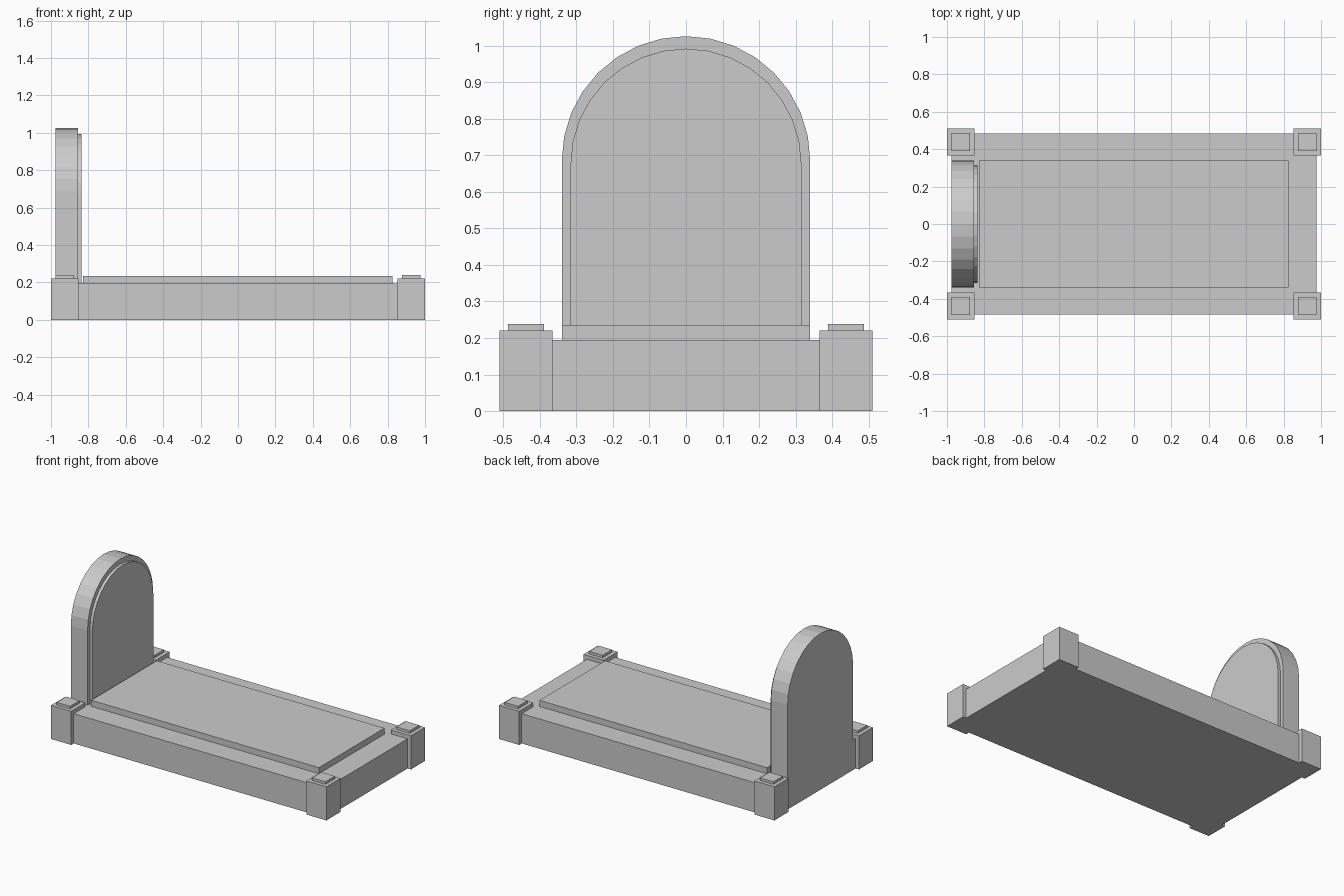
import bpy, bmesh, math

if "Cube" in bpy.data.objects:
    bpy.data.objects.remove(bpy.data.objects["Cube"])


def finish(name, bm):
    bmesh.ops.recalc_face_normals(bm, faces=bm.faces)
    mesh = bpy.data.meshes.new(name)
    bm.to_mesh(mesh)
    bm.free()
    obj = bpy.data.objects.new(name, mesh)
    bpy.context.collection.objects.link(obj)
    return obj


def prism_x(name, profile, x0, x1):
    """Extrude a (y, z) outline along x."""
    bm = bmesh.new()
    face = bm.faces.new([bm.verts.new((x0, y, z)) for y, z in profile])
    ext = bmesh.ops.extrude_face_region(bm, geom=[face])
    moved = [g for g in ext["geom"] if isinstance(g, bmesh.types.BMVert)]
    bmesh.ops.translate(bm, verts=moved, vec=(x1 - x0, 0, 0))
    return finish(name, bm)


def box(name, x0, x1, y0, y1, z0, z1):
    return prism_x(name, [(y0, z0), (y1, z0), (y1, z1), (y0, z1)], x0, x1)


def arch(radius, spring, bottom, steps=16):
    """Round-topped outline."""
    pts = [(-radius, bottom), (radius, bottom)]
    for i in range(steps + 1):
        a = math.pi * i / steps
        pts.append((radius * math.cos(a), spring + radius * math.sin(a)))
    return pts


# Plinth and raised ledger slab
box("plinth", -0.976, 0.976, -0.485, 0.485, 0, 0.195)
box("ledger_slab", -0.828, 0.826, -0.34, 0.34, 0.195, 0.235)

# Headstone with raised front panel
prism_x("headstone", arch(0.34, 0.686, 0.195), -0.976, -0.855)
prism_x("headstone_panel", arch(0.316, 0.676, 0.195), -0.855, -0.836)

# Corner posts with small caps
for sx, xn in ((-1, "head"), (1, "foot")):
    for sy, yn in ((-1, "front"), (1, "back")):
        cx, cy = sx * 0.927, sy * 0.438
        for part, h, z0, z1 in (("post", 0.073, 0, 0.221), ("post_cap", 0.049, 0.221, 0.238)):
            box(f"{xn}_{yn}_{part}", cx - h, cx + h, cy - h, cy + h, z0, z1)
